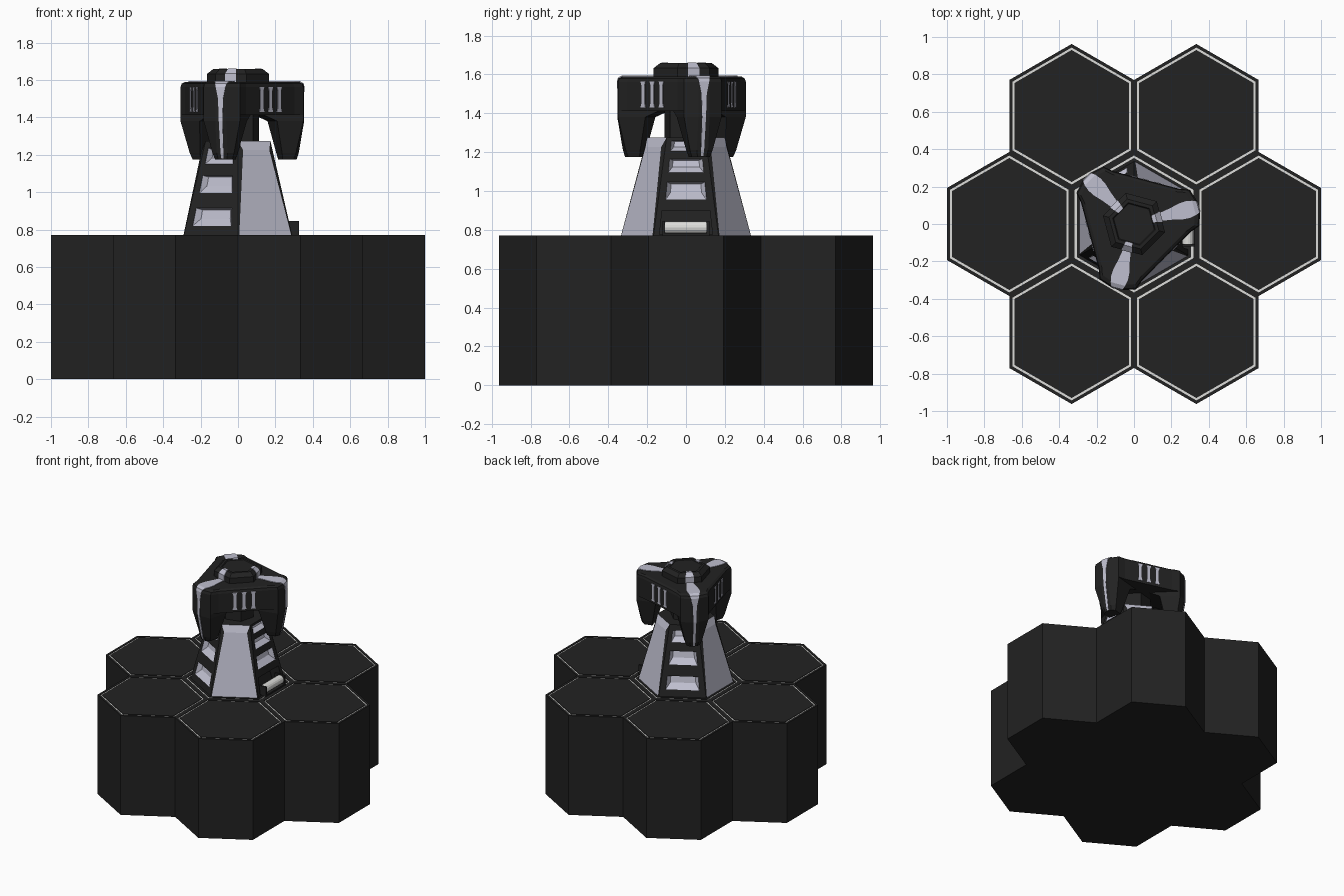
import bpy, math

if "Cube" in bpy.data.objects:
    bpy.data.objects.remove(bpy.data.objects["Cube"])


def material(name, r, g, b):
    m = bpy.data.materials.new(name)
    m.diffuse_color = (r, g, b, 1)
    m.use_nodes = True
    m.node_tree.nodes["Principled BSDF"].inputs["Base Color"].default_value = m.diffuse_color
    return m


DARK = material("charcoal", 0.016, 0.016, 0.016)
LILAC = material("pale_lilac", 0.52, 0.52, 0.62)
WHITE = material("off_white", 0.72, 0.72, 0.70)
MATS = [DARK, LILAC, WHITE]


def polar(deg, r, t, z):
    """Point at radial distance r and sideways offset t, turned about z."""
    a = math.radians(deg)
    return (r * math.cos(a) - t * math.sin(a), r * math.sin(a) + t * math.cos(a), z)


def make(name, polys):
    """Object from a list of (points, material index)."""
    verts, faces, index = [], [], {}
    for pts, _ in polys:
        face = []
        for p in pts:
            key = tuple(round(c, 5) for c in p)
            if key not in index:
                index[key] = len(verts)
                verts.append(key)
            face.append(index[key])
        faces.append(face)
    me = bpy.data.meshes.new(name)
    me.from_pydata(verts, [], faces)
    for m in MATS:
        me.materials.append(m)
    for poly, (_, mi) in zip(me.polygons, polys):
        poly.material_index = mi
    me.update()
    ob = bpy.data.objects.new(name, me)
    bpy.context.collection.objects.link(ob)
    return ob


def bridge(a, b, mi=0):
    n = len(a)
    return [([a[i], a[(i + 1) % n], b[(i + 1) % n], b[i]], mi) for i in range(n)]


def loft(rings, mats=None, cap_mat=0):
    polys = [(rings[0][::-1], 0), (rings[-1], cap_mat)]
    for i in range(len(rings) - 1):
        polys += bridge(rings[i], rings[i + 1], mats[i] if mats else 0)
    return polys


def hexagon(r, z, turn=30, cx=0, cy=0):
    pts = [polar(turn + 60 * k, r, 0, z) for k in range(6)]
    return [(x + cx, y + cy, z) for x, y, z in pts]


def strip(name, deg, path, mi=1):
    """Thin plate following (r, z, half width) points."""
    polys = []
    for (r0, z0, w0), (r1, z1, w1) in zip(path, path[1:]):
        polys.append(([polar(deg, r0, -w0, z0), polar(deg, r0, w0, z0),
                       polar(deg, r1, w1, z1), polar(deg, r1, -w1, z1)], mi))
    ob = make(name, polys)
    sol = ob.modifiers.new("thickness", "SOLIDIFY")
    sol.thickness = 0.006
    sol.offset = -1
    return ob


# Base: seven hexagonal columns, each with a pale groove in its top
centres = [(0, 0)] + [polar(60 * k, 0.6667, 0, 0)[:2] for k in range(6)]
for i, (cx, cy) in enumerate(centres):
    levels = [(0.385, 0), (0.385, 0.77), (0.366, 0.77), (0.366, 0.766),
              (0.353, 0.766), (0.353, 0.77)]
    rings = [hexagon(r, z, 30, cx, cy) for r, z in levels]
    make(f"base_column_{i}", loft(rings, [0, 0, 0, 2, 0]))

# Tower: tapered hexagon with pale panels and stepped pockets on alternate faces
Z0, Z1 = 0.768, 1.275


def on_face(deg, u, z, out=0.0):
    a = 0.29 + (0.173 - 0.29) * (z - Z0) / (Z1 - Z0)
    return polar(deg, a + out, u * a * math.tan(math.pi / 6), z)


def rect(deg, u, za, zb, out=0.0, u_top=None):
    v = u if u_top is None else u_top
    return [on_face(deg, -u, za, out), on_face(deg, u, za, out),
            on_face(deg, v, zb, out), on_face(deg, -v, zb, out)]


tower = [([on_face(60 * k, -1, Z1) for k in range(6)], 0)]
for deg in (60, 180, 300):
    outer = rect(deg, 1, Z0, Z1)
    inner = [on_face(deg, -0.96, Z0, 0.002), on_face(deg, 0.96, Z0, 0.002),
             on_face(deg, 0.76, 1.225, 0.01), on_face(deg, -0.76, 1.225, 0.01)]
    rim = bridge(outer, inner)
    rim[2] = (rim[2][0], 1)          # top lip is pale
    tower += rim + [(inner, 1)]

for deg in (0, 120, 240):
    if deg == 0:
        pockets = [(0.775, 0.90, 0), (0.955, 1.045, 1), (1.095, 1.165, 1), (1.205, 1.26, 1)]
    else:
        pockets = [(0.82, 0.915, 1), (0.995, 1.09, 1), (1.15, 1.235, 1)]
    z = Z0
    for za, zb, mi in pockets:
        tower.append((rect(deg, 1, z, za), 0))
        u = 0.74 if mi else 0.82
        for s in (-1, 1):            # side frames
            lo, hi = sorted((s * u, s))
            tower.append(([on_face(deg, lo, za), on_face(deg, hi, za),
                           on_face(deg, hi, zb), on_face(deg, lo, zb)], 0))
        outer = rect(deg, u, za, zb)
        if mi:
            h = zb - za
            inner = rect(deg, 0.58, za + 0.4 * h, zb - 0.1 * h, -0.03)
        else:
            inner = rect(deg, u, za, zb, -0.09)
        tower += bridge(outer, inner, mi) + [(inner, mi)]
        z = zb
    tower.append((rect(deg, 1, z, Z1), 0))
make("tower", tower)

# Roller lying in the low opening of the right face, with its dark mount
roller_ring = lambda y, r: [(0.288 + r * math.sin(2 * math.pi * k / 16), y,
                             0.812 + r * math.cos(2 * math.pi * k / 16)) for k in range(16)]
make("roller", loft([roller_ring(-0.108, 0.032), roller_ring(0.105, 0.032)], [2], 2))


def box(name, x0, x1, y0, y1, z0, z1):
    ring = lambda z: [(x0, y0, z), (x1, y0, z), (x1, y1, z), (x0, y1, z)]
    make(name, loft([ring(z0), ring(z1)]))


box("roller_tray", 0.2, 0.325, -0.12, 0.12, 0.768, 0.782)
box("roller_end_front", 0.24, 0.325, -0.12, -0.108, 0.768, 0.845)
box("roller_end_back", 0.24, 0.325, 0.105, 0.12, 0.768, 0.845)

# Neck
make("neck", loft([hexagon(0.115, 1.26, 15), hexagon(0.115, 1.43, 15)]))

# Head: blunt three-cornered block
ARMS = (15, 135, 255)
corner = [(0.28, -0.12), (0.335, -0.1), (0.358, -0.03),
          (0.358, 0.03), (0.335, 0.1), (0.28, 0.12)]


def head_ring(scale, z):
    return [polar(a, r * scale, t * scale, z) for a in ARMS for r, t in corner]


make("head", loft([head_ring(1, 1.412), head_ring(1, 1.562),
                   head_ring(0.98, 1.58), head_ring(0.92, 1.59)]))

# Cap on the head with a shallow sunken top
cap = [(0.172, 1.585), (0.172, 1.632), (0.138, 1.658), (0.118, 1.658), (0.112, 1.652)]
make("head_cap", loft([hexagon(r, z, 45) for r, z in cap]))

for n, a in enumerate(ARMS):
    # Claw hanging from each corner
    rings = []
    for z, ri, ro, w in [(1.175, 0.235, 0.318, 0.048), (1.21, 0.228, 0.328, 0.06),
                         (1.38, 0.19, 0.358, 0.1), (1.42, 0.1, 0.358, 0.1)]:
        c = min(0.03, w * 0.5)
        section = [(ri, -w), (ro - 0.023, -w), (ro, -c), (ro, c), (ro - 0.023, w), (ri, w)]
        rings.append([polar(a, r, t, z) for r, t in section])
    make(f"claw_{n}", loft(rings))
    # Pale stripe up the claw, and leaf shape over the arm
    strip(f"claw_stripe_{n}", a, [(0.322, 1.18, 0.006), (0.331, 1.21, 0.008), (0.361, 1.38, 0.01),
                                  (0.361, 1.50, 0.014), (0.361, 1.563, 0.027),
                                  (0.354, 1.582, 0.032), (0.332, 1.594, 0.04)])
    strip(f"arm_leaf_{n}", a, [(0.332, 1.594, 0.04), (0.30, 1.594, 0.046), (0.26, 1.594, 0.044),
                               (0.21, 1.594, 0.032), (0.15, 1.594, 0.022)])
    strip(f"cap_stripe_{n}", a, [(0.152, 1.59, 0.03), (0.152, 1.634, 0.03),
                                 (0.122, 1.661, 0.022), (0.10, 1.661, 0.018)])
    # Three hourglass vents on each side wall
    for k in (-1, 0, 1):
        ob = make(f"vent_{n}_{k + 1}", [
            ([polar(a + 60, 0.2475, k * 0.066 + s, z) for s, z in
              [(-0.018, 1.43), (0.018, 1.43), (0.010, 1.455), (0.010, 1.54),
               (0.018, 1.563), (-0.018, 1.563), (-0.010, 1.54), (-0.010, 1.455)]], 1)])
        sol = ob.modifiers.new("thickness", "SOLIDIFY")
        sol.thickness = 0.006
        sol.offset = -1
